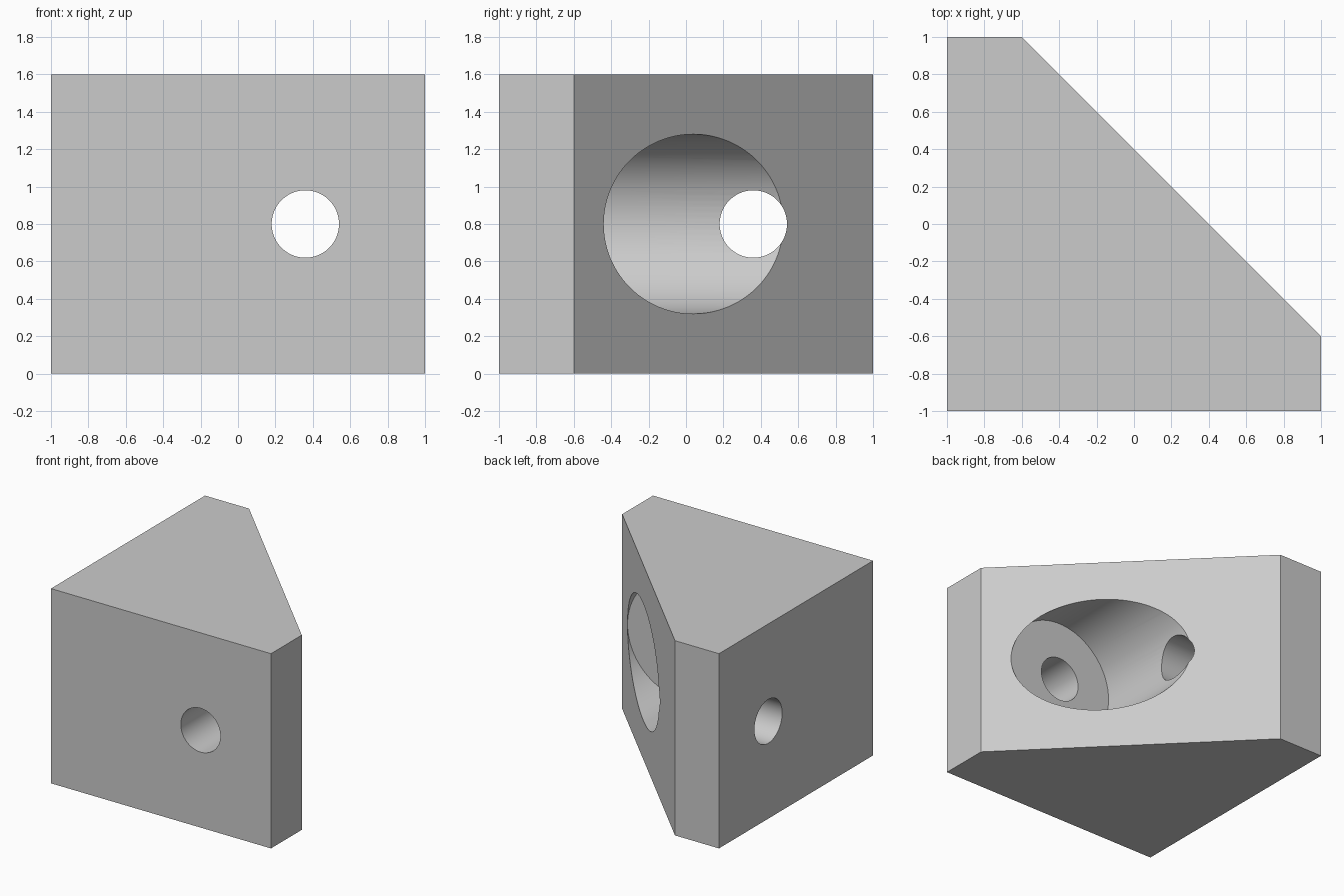
import bpy
import bmesh
from math import pi, radians
from mathutils import Matrix, Vector

default_cube = bpy.data.objects.get("Cube")
if default_cube:
    bpy.data.objects.remove(default_cube, do_unlink=True)

HEIGHT = 1.6
HOLE_OFFSET = 0.36      # hole axes, measured from the centre
SEAT = -0.441           # depth of the flat counterbore floors

grey = bpy.data.materials.new("plain grey")
grey.use_nodes = True
colour = (0.6, 0.6, 0.6, 1)
grey.diffuse_color = colour
grey.node_tree.nodes["Principled BSDF"].inputs["Base Color"].default_value = colour


def add_object(name, bm):
    mesh = bpy.data.meshes.new(name)
    bmesh.ops.recalc_face_normals(bm, faces=bm.faces)
    bm.to_mesh(mesh)
    bm.free()
    mesh.materials.append(grey)
    obj = bpy.data.objects.new(name, mesh)
    bpy.context.collection.objects.link(obj)
    return obj


def cutter(name, axis, radius, start, end):
    """Cylinder along x or y, running from start to end."""
    bm = bmesh.new()
    bmesh.ops.create_cone(bm, cap_ends=True, segments=96, radius1=radius,
                          radius2=radius, depth=end - start)
    middle = (start + end) / 2
    if axis == "x":
        turn = Matrix.Rotation(pi / 2, 4, "Y")
        place = Vector((middle, HOLE_OFFSET, HEIGHT / 2))
    else:
        turn = Matrix.Rotation(pi / 2, 4, "X")
        place = Vector((HOLE_OFFSET, middle, HEIGHT / 2))
    bm.transform(Matrix.Translation(place) @ turn)
    obj = add_object(name, bm)
    obj.hide_render = True
    return obj


# Corner block: square plan with one corner cut off diagonally
bm = bmesh.new()
plan = [(-1, -1), (1, -1), (1, -0.6), (-0.6, 1), (-1, 1)]
base = bm.faces.new([bm.verts.new((x, y, 0)) for x, y in plan])
top = bmesh.ops.extrude_face_region(bm, geom=[base])
bmesh.ops.translate(bm, vec=(0, 0, HEIGHT),
                    verts=[v for v in top["geom"] if isinstance(v, bmesh.types.BMVert)])
block = add_object("corner_block", bm)

# Screw holes and wide counterbores, one pair along each axis
cutters = []
for axis in "xy":
    cutters.append(cutter("counterbore_" + axis, axis, 0.48, SEAT, 1.5))
    cutters.append(cutter("screw_hole_" + axis, axis, 0.18, -1.2, 0))

bpy.ops.object.select_all(action="DESELECT")
block.select_set(True)
bpy.context.view_layer.objects.active = block
for tool in cutters:
    cut = block.modifiers.new(tool.name, "BOOLEAN")
    cut.operation = "DIFFERENCE"
    cut.solver = "EXACT"
    cut.object = tool
    bpy.ops.object.modifier_apply(modifier=cut.name)
for tool in cutters:
    bpy.data.objects.remove(tool, do_unlink=True)

# Smooth bores with crisp edges
bpy.ops.object.shade_smooth_by_angle(angle=radians(30))
